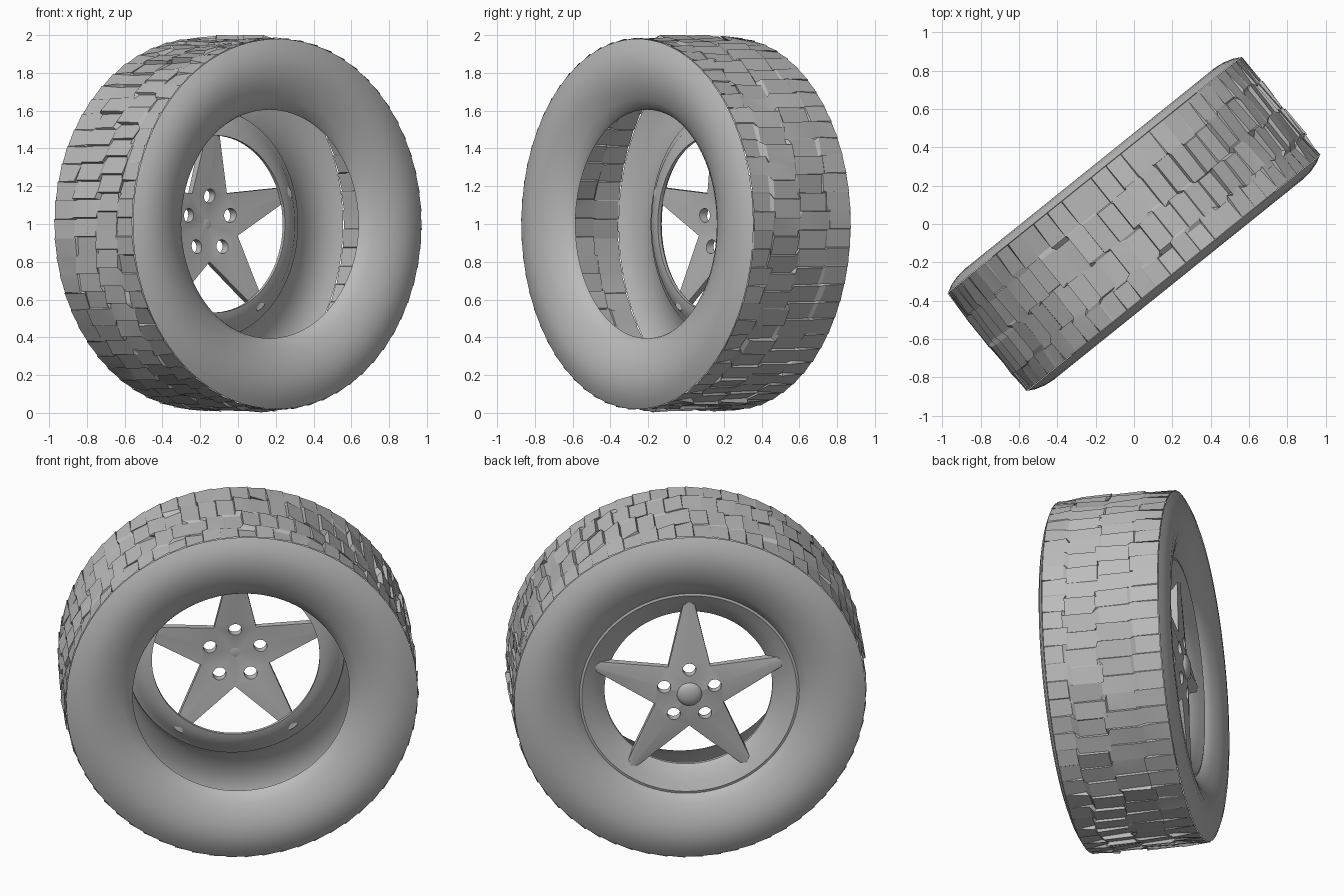
import bpy, bmesh, math, random
from mathutils import Matrix

random.seed(4)
cube = bpy.data.objects.get("Cube")
if cube:
    bpy.data.objects.remove(cube)

# Wheel frame: local x/z span the disc, local +y is the outer hub side
FRAME = Matrix.Translation((0, 0, 1)) @ Matrix.Rotation(math.radians(38.8), 4, "Z")

grey = bpy.data.materials.new("plain grey")
grey.use_nodes = True
grey.diffuse_color = (0.5, 0.5, 0.5, 1)
grey.node_tree.nodes["Principled BSDF"].inputs["Base Color"].default_value = (0.5, 0.5, 0.5, 1)


def polar(r, angle, depth):
    return (r * math.sin(angle), depth, r * math.cos(angle))


def finish(name, bm, smooth=None):
    bmesh.ops.recalc_face_normals(bm, faces=bm.faces)
    mesh = bpy.data.meshes.new(name)
    bm.to_mesh(mesh)
    bm.free()
    mesh.materials.append(grey)
    obj = bpy.data.objects.new(name, mesh)
    bpy.context.collection.objects.link(obj)
    obj.matrix_world = FRAME
    bpy.ops.object.select_all(action="DESELECT")
    obj.select_set(True)
    bpy.context.view_layer.objects.active = obj
    if smooth:
        bpy.ops.object.shade_smooth_by_angle(angle=math.radians(smooth))
    return obj


def bridge(bm, rings, closed=False):
    count = len(rings[0])
    pairs = list(zip(rings, rings[1:])) + ([(rings[-1], rings[0])] if closed else [])
    for a, b in pairs:
        for i in range(count):
            j = (i + 1) % count
            bm.faces.new((a[i], a[j], b[j], b[i]))


def revolve(name, profile, steps=96, closed=False, smooth=35):
    bm = bmesh.new()
    rings = [[bm.verts.new(polar(r, math.tau * i / steps, d)) for i in range(steps)]
             for r, d in profile]
    bridge(bm, rings, closed)
    return finish(name, bm, smooth)


# Sidewalls: hollow shell, the same on both sides
wall = [(0.98, 0.33), (0.94, 0.35), (0.89, 0.365), (0.84, 0.371), (0.78, 0.365),
        (0.72, 0.347), (0.66, 0.318), (0.615, 0.285), (0.605, 0.265)]
revolve("outer_sidewall", wall)
revolve("inner_sidewall", [(r, -d) for r, d in wall])

# Tread: four rows of tilted blocks with small steps between them
BLOCKS = 62
bm = bmesh.new()
edges = [-0.33, -0.2, -0.02, 0.17, 0.33]
columns = []
for left, right in zip(edges, edges[1:]):
    shift = random.uniform(-0.3, 0.3)
    heights = [(random.uniform(0.982, 1.0), random.uniform(0.972, 0.985),
                random.uniform(-0.012, 0.008), random.uniform(-0.02, 0.02))
               for _ in range(BLOCKS)]
    for d, side in ((left + 0.002, 0), (right - 0.002, 1)):
        ring = []
        for i, (high, low, tilt, slide) in enumerate(heights):
            shoulder = abs(d) > 0.3
            for k, r in ((0.02, high), (0.98, low)):
                r = 0.98 + 0.006 * k if shoulder else min(1.0, r + tilt * side)
                angle = math.tau * (i + k + shift) / BLOCKS
                ring.append(bm.verts.new(polar(r, angle, d + (0 if shoulder else slide))))
        columns.append(ring)
bridge(bm, columns)
finish("tread", bm, 12)

# Rim ring: dished cone with a lip
revolve("rim_ring", [(0.62, 0.28), (0.6, 0.285), (0.55, 0.262), (0.485, 0.225), (0.468, 0.205),
                     (0.468, 0.185), (0.5, 0.19), (0.56, 0.215), (0.58, 0.235), (0.61, 0.25)],
        closed=True)

# Five-spoke star with ridged spokes front and back
bm = bmesh.new()


def star_side(centre, notch, tip, ridge):
    hub = bm.verts.new((0, centre, 0))
    outline = []
    step = math.tau / 5
    notches = [bm.verts.new(polar(0.2, (k - 0.5) * step, notch)) for k in range(5)]
    for k in range(5):
        n0, n1 = notches[k], notches[(k + 1) % 5]
        crest = bm.verts.new(polar(0.2, k * step, notch + ridge))
        t0, tm, t1 = (bm.verts.new(polar(0.55, k * step + s * 0.05, tip + (0 if s else ridge)))
                      for s in (-1, 0, 1))
        for face in ((hub, n0, crest), (hub, crest, n1), (n0, t0, tm, crest), (crest, tm, t1, n1)):
            bm.faces.new(face)
        outline += [n0, t0, tm, t1]
    return outline


bridge(bm, [star_side(0.3, 0.275, 0.25, 0.012), star_side(0.265, 0.24, 0.205, -0.008)])
star = finish("spoke_star", bm)

# Bolt holes through the hub
bm = bmesh.new()
for k in range(5):
    place = Matrix.Translation(polar(0.148, k * math.tau / 5, 0.27)) @ Matrix.Rotation(math.pi / 2, 4, "X")
    bmesh.ops.create_cone(bm, cap_ends=True, segments=24, radius1=0.037, radius2=0.037,
                          depth=0.3, matrix=place)
cutter = finish("bolt_hole_cutter", bm)
cutter.hide_render = True
cut = star.modifiers.new("bolt_holes", "BOOLEAN")
cut.object = cutter
cut.solver = "EXACT"
bpy.context.view_layer.objects.active = star
bpy.ops.object.modifier_apply(modifier=cut.name)
bpy.data.objects.remove(cutter)
bpy.ops.object.select_all(action="DESELECT")
star.select_set(True)
bpy.ops.object.shade_smooth_by_angle(angle=math.radians(35))

# Domed centre cap
bm = bmesh.new()
bmesh.ops.create_uvsphere(bm, u_segments=32, v_segments=16, radius=0.07,
                          matrix=Matrix.Translation((0, 0.29, 0)) @ Matrix.Diagonal((1, 0.45, 1, 1)))
finish("centre_cap", bm, 40)
